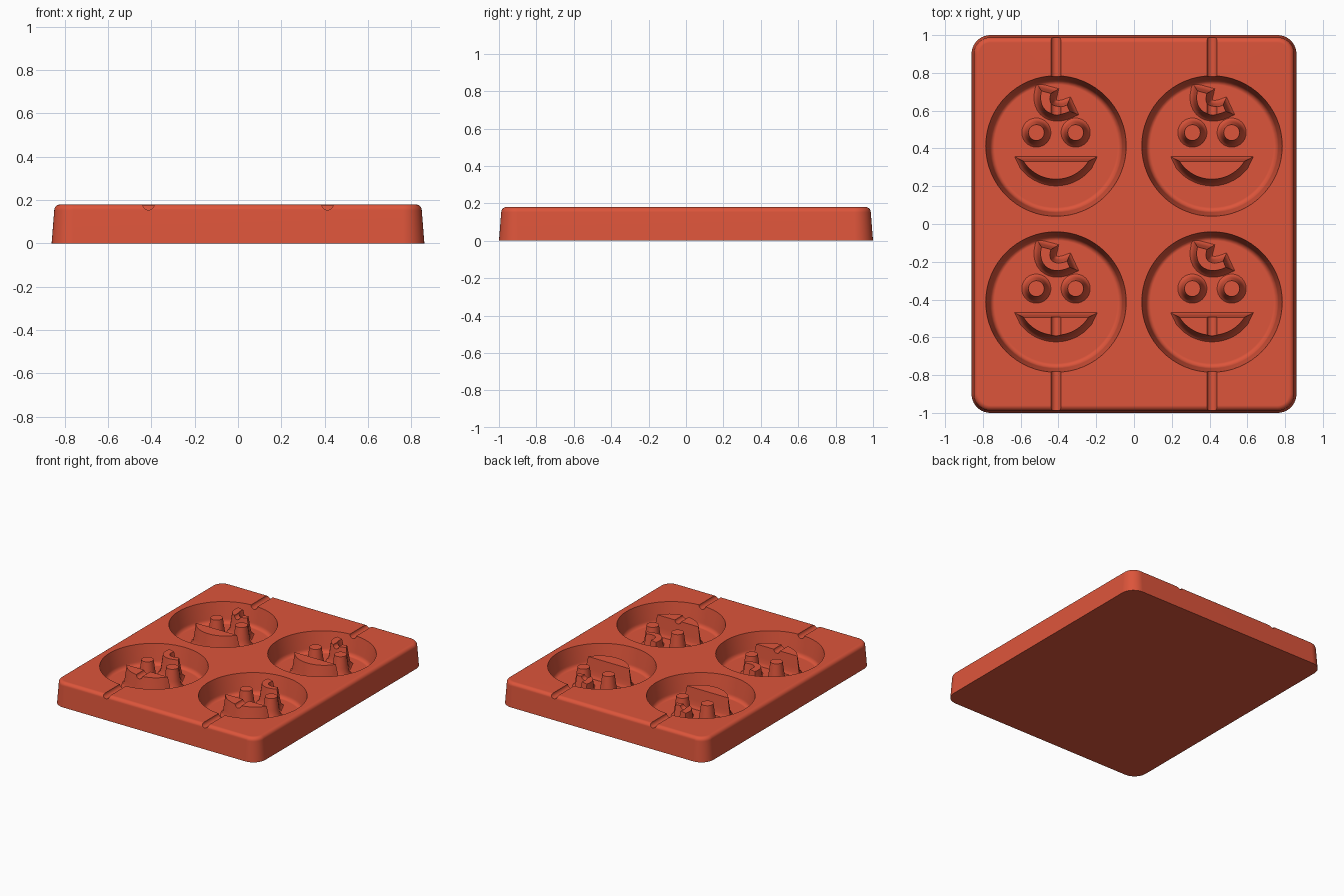
import bpy, bmesh, math
from mathutils import Vector

cube = bpy.data.objects.get("Cube")
if cube:
    bpy.data.objects.remove(cube, do_unlink=True)

TOP, FLOOR, SPACING = 0.18, 0.03, 0.413

# One colour for the whole mould
red = bpy.data.materials.new("terracotta red")
red.use_nodes = True
colour = (0.72, 0.09, 0.043, 1)
red.diffuse_color = colour
red.node_tree.nodes["Principled BSDF"].inputs["Base Color"].default_value = colour


def loft(name, rings):
    """Closed solid through a stack of equal-length rings."""
    bm = bmesh.new()
    loops = [[bm.verts.new(p) for p in ring] for ring in rings]
    n = len(loops[0])
    for a, b in zip(loops, loops[1:]):
        for i in range(n):
            j = (i + 1) % n
            bm.faces.new((a[i], a[j], b[j], b[i]))
    bm.faces.new(loops[0][::-1])
    bm.faces.new(loops[-1])
    bmesh.ops.recalc_face_normals(bm, faces=bm.faces)
    mesh = bpy.data.meshes.new(name)
    bm.to_mesh(mesh)
    bm.free()
    mesh.materials.append(red)
    obj = bpy.data.objects.new(name, mesh)
    bpy.context.collection.objects.link(obj)
    return obj


def activate(obj):
    bpy.ops.object.select_all(action='DESELECT')
    obj.select_set(True)
    bpy.context.view_layer.objects.active = obj


def cut(obj, cutter):
    mod = obj.modifiers.new("cut", 'BOOLEAN')
    mod.operation, mod.solver, mod.object = 'DIFFERENCE', 'EXACT', cutter
    activate(obj)
    bpy.ops.object.modifier_apply(modifier=mod.name)


def finish(obj):
    activate(obj)
    bpy.ops.object.shade_smooth_by_angle(angle=math.radians(35))
    mod = obj.modifiers.new("even shading", 'WEIGHTED_NORMAL')
    mod.keep_sharp = True


def circle(cx, cy, r, z, n=64):
    return [(cx + r * math.cos(math.tau * i / n),
             cy + r * math.sin(math.tau * i / n), z) for i in range(n)]


def rounded_rect(hx, hy, r, z, steps=10):
    pts = []
    for q, (sx, sy) in enumerate(((1, 1), (-1, 1), (-1, -1), (1, -1))):
        for i in range(steps + 1):
            a = math.pi / 2 * (q + i / steps)
            pts.append((sx * (hx - r) + r * math.cos(a),
                        sy * (hy - r) + r * math.sin(a), z))
    return pts


def offset(outline, d):
    """Grow a counter-clockwise outline by d with limited mitres."""
    out = []
    for i, p in enumerate(outline):
        e1 = (p - outline[i - 1]).normalized()
        e2 = (outline[(i + 1) % len(outline)] - p).normalized()
        n1, n2 = Vector((e1.y, -e1.x)), Vector((e2.y, -e2.x))
        m = (n1 + n2).normalized()
        out.append(p + m * d * min(1.5, 1 / max(m.dot(n1), 0.1)))
    return out


# Flared wall shared by every raised feature: (height, outward growth)
FLARE = ((FLOOR - 0.01, 0.036), (FLOOR, 0.035), (FLOOR + 0.008, 0.027),
         (FLOOR + 0.025, 0.018), (FLOOR + 0.06, 0.012), (TOP - 0.003, 0))


def feature(name, outline, cx, cy):
    return loft(name, [[(cx + p.x, cy + p.y, z) for p in offset(outline, d)]
                       for z, d in FLARE])


def mouth_outline(half=0.172, sag=0.095, y=-0.081, steps=24):
    r = (half ** 2 + sag ** 2) / (2 * sag)
    a = math.asin(half / r)
    return [Vector((r * math.sin(t), y - sag + r - r * math.cos(t)))
            for t in (a * (2 * i / steps - 1) for i in range(steps + 1))]


def curl_outline(steps=12):
    """Tapered hook swept along a cubic curve."""
    p = [Vector(v) for v in ((-0.052, 0.285), (-0.075, 0.2), (-0.01, 0.165), (0.066, 0.2))]
    left, right = [], []
    for i in range(steps + 1):
        t = i / steps
        u = 1 - t
        c = p[0]*u**3 + p[1]*3*u*u*t + p[2]*3*u*t*t + p[3]*t**3
        d = ((p[1]-p[0])*u*u + (p[2]-p[1])*2*u*t + (p[3]-p[2])*t*t).normalized()
        w = 0.026 - 0.008 * t
        side = Vector((d.y, -d.x)) * w
        right.append(c + side)
        left.append(c - side)
    return right + left[::-1]


def eye_outline(x):
    return [Vector(v[:2]) for v in circle(x, 0.071, 0.042, 0, 32)]


# Tapered tray with a rounded upper rim
rim = 0.028
rings = [rounded_rect(0.86, 1.0, 0.1, 0)]
for i in range(7):
    a = math.pi / 2 * i / 6
    inset = 0.012 + rim * (1 - math.cos(a))
    rings.append(rounded_rect(0.86 - inset, 1 - inset, 0.1 - inset,
                              TOP - rim + rim * math.sin(a)))
tray = loft("tray", rings)

# Cavity wall: slight draft and a rounded meeting with the floor
wall = [(0.325 + 0.027 * math.sin(a), FLOOR + 0.035 * (1 - math.cos(a)))
        for a in (math.pi / 2 * i / 6 for i in range(7))]
wall += [(0.372, TOP), (0.373, TOP + 0.05)]

parts = [tray]
for row, sy in (("back", 1), ("front", -1)):
    for side, sx in (("right", -1), ("left", 1)):
        cx, cy = sx * SPACING, sy * SPACING
        tag = row + "_" + side
        cavity = loft("cavity_cutter", [circle(cx, cy, r, z) for r, z in wall])
        cut(tray, cavity)

        # Raised face details
        mouth = feature("mouth_" + tag, mouth_outline(), cx, cy)
        curl = feature("hair_curl_" + tag, curl_outline(), cx, cy)
        parts += [mouth, curl]
        for s, x in (("right", -0.104), ("left", 0.104)):
            parts.append(feature("eye_" + s + "_" + tag, eye_outline(x), cx, cy))

        # Stick groove from the tray edge into the nearest detail
        inner = 0.55 if sy > 0 else -0.45
        groove = loft("groove_cutter", [
            [(cx + x, y, TOP + z) for x, z, _ in circle(0, 0, 0.026, 0, 24)]
            for y in (inner, sy * 1.1)])
        cut(tray, groove)
        cut(curl if sy > 0 else mouth, groove)
        for cutter in (cavity, groove):
            bpy.data.objects.remove(cutter, do_unlink=True)

for part in parts:
    finish(part)
